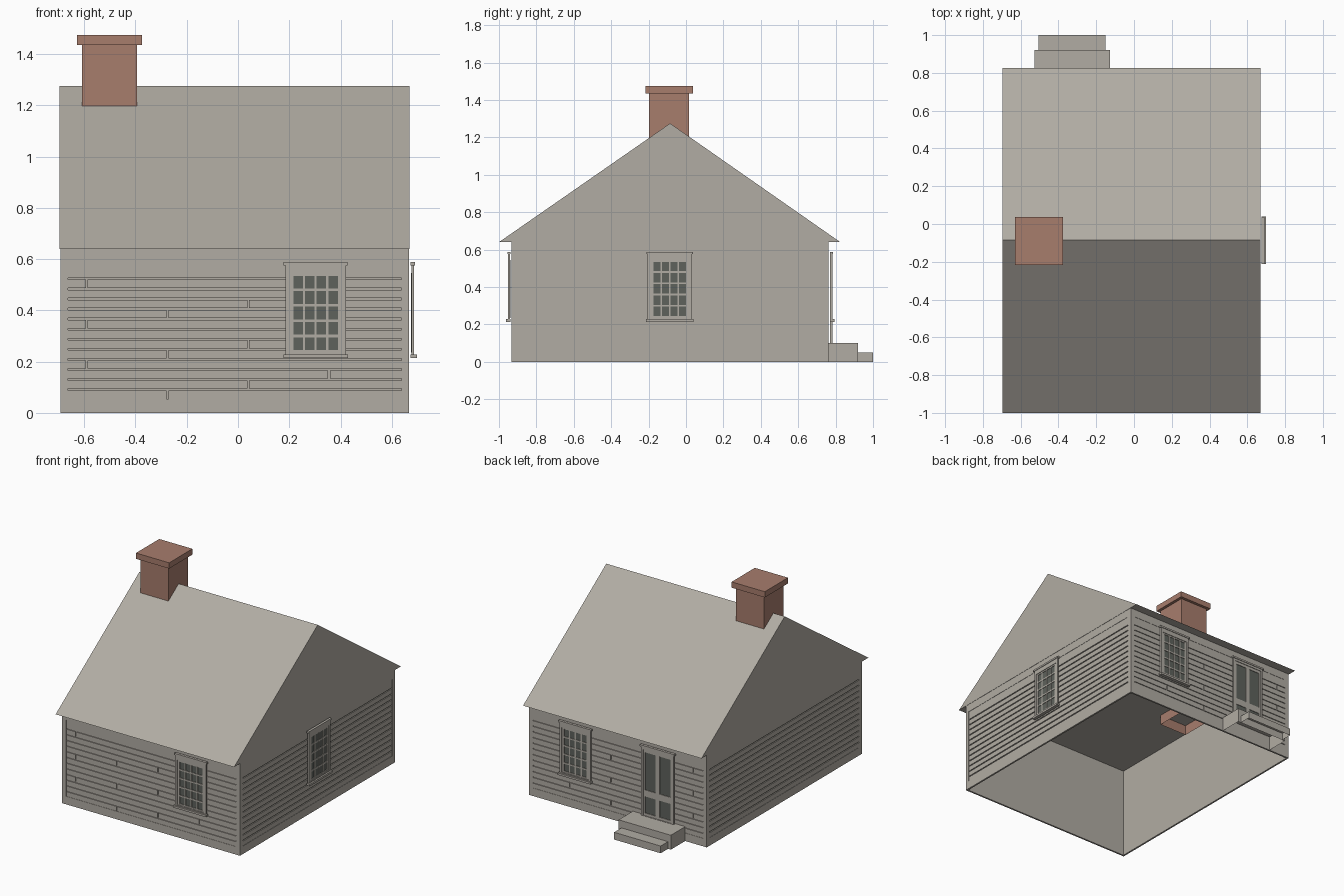
import bpy, bmesh
from mathutils import Vector

cube = bpy.data.objects.get("Cube")
if cube:
    bpy.data.objects.remove(cube, do_unlink=True)


def material(name, rgb):
    m = bpy.data.materials.new(name)
    m.use_nodes = True
    m.diffuse_color = (*rgb, 1)
    m.node_tree.nodes["Principled BSDF"].inputs["Base Color"].default_value = (*rgb, 1)
    return m


GREY = material("weathered grey", (0.44, 0.413, 0.367))
BRICK = material("brick red", (0.39, 0.205, 0.152))
GLASS = material("dark glass", (0.112, 0.122, 0.107))

# House extents
X0, X1, Y0, Y1 = -0.693, 0.668, -0.932, 0.763
EAVE, RIDGE_Y, RIDGE_Z = 0.64, -0.085, 1.275
PANEL_LOW, PANEL_HIGH, EDGE, SKIN = 0.055, 0.585, 0.03, 0.012

# Each wall: origin, direction along the wall, outward direction, start, end
X, Y = Vector((1, 0, 0)), Vector((0, 1, 0))
WALLS = {
    "front": (Y * Y0, X, -Y, X0, X1),
    "back": (Y * Y1, X, Y, X0, X1),
    "left": (X * X1, Y, X, Y0, Y1),
    "right": (X * X0, Y, -X, Y0, Y1),
}
WORLD = (Vector(), X, Y, 0, 0)


def box(bm, frame, u, d, z, open_bottom=False):
    """Box from ranges along the wall, outward from it, and upward."""
    origin, along, out = frame[:3]
    v = [[[bm.verts.new(origin + along * a + out * b + Vector((0, 0, c)))
           for c in z] for b in d] for a in u]
    loops = [
        (v[0][0][1], v[1][0][1], v[1][1][1], v[0][1][1]),
        (v[0][0][0], v[0][0][1], v[0][1][1], v[0][1][0]),
        (v[1][0][0], v[1][1][0], v[1][1][1], v[1][0][1]),
        (v[0][0][0], v[1][0][0], v[1][0][1], v[0][0][1]),
        (v[0][1][0], v[0][1][1], v[1][1][1], v[1][1][0]),
    ]
    if not open_bottom:
        loops.append((v[0][0][0], v[0][1][0], v[1][1][0], v[1][0][0]))
    for loop in loops:
        bm.faces.new(loop)


def finish(bm, name, mat):
    bmesh.ops.recalc_face_normals(bm, faces=bm.faces)
    mesh = bpy.data.meshes.new(name)
    bm.to_mesh(mesh)
    bm.free()
    mesh.materials.append(mat)
    ob = bpy.data.objects.new(name, mesh)
    bpy.context.scene.collection.objects.link(ob)
    return ob


def spans(centre, count, pitch, size):
    """Evenly spaced ranges around a centre."""
    first = centre - pitch * (count - 1) / 2
    return [(first + i * pitch - size / 2, first + i * pitch + size / 2) for i in range(count)]


# Thin wall shells with trim boards around the siding
def wall(name):
    frame = WALLS[name]
    start, end = frame[3:]
    bm = bmesh.new()
    box(bm, frame, (start + 0.008, end - 0.008), (-SKIN, -0.008), (0, EAVE))
    for u in ((start, start + EDGE), (end - EDGE, end)):
        box(bm, frame, u, (-SKIN, 0), (0, EAVE))
    for z in ((0, PANEL_LOW), (PANEL_HIGH, EAVE)):
        box(bm, frame, (start + EDGE, end - EDGE), (-SKIN, 0), z)
    finish(bm, name + "_wall", GREY)


# Horizontal boards, with staggered butt joints on the long faces
def siding(name, jointed):
    frame = WALLS[name]
    start, end = frame[3] + EDGE, frame[4] - EDGE
    joints = (-0.275, 0.04, 0.355, -0.59)
    rows, pitch, gap = 12, 0.0393, 0.007
    bm = bmesh.new()
    for i in range(rows + 1):
        low = PANEL_LOW + i * pitch
        high = low + pitch - gap if i < rows else PANEL_HIGH
        cuts = [start, end]
        if jointed and i < rows:
            j = joints[i % 4]
            cuts = [start, j - gap / 2, j + gap / 2, end]
        for u in zip(cuts[::2], cuts[1::2]):
            box(bm, frame, u, (-0.009, -0.002), (low, high))
    finish(bm, name + "_siding", GREY)


for side in WALLS:
    wall(side)
    siding(side, side in ("front", "back"))


# Bars filling a rectangle everywhere but its panes
def lattice(bm, frame, u, z, cols, rows, depth):
    edges = [u[0]] + [e for c in cols for e in c] + [u[1]]
    for bar in zip(edges[::2], edges[1::2]):
        box(bm, frame, bar, depth, z)
    edges = [z[0]] + [e for r in rows for e in r] + [z[1]]
    for bar in zip(edges[::2], edges[1::2]):
        for col in cols:
            box(bm, frame, col, depth, bar)


# Casing, sash bars and panes shared by windows and door
def opening(name, frame, c, half, z, sash, sash_z, cols, rows):
    bm = bmesh.new()
    depth = (0.008, 0.019)
    for s in (-1, 1):
        box(bm, frame, sorted((c + s * half, c + s * sash)), depth, z)
    for band in ((z[0], sash_z[0]), (sash_z[1], z[1])):
        box(bm, frame, (c - sash, c + sash), depth, band)
    lattice(bm, frame, (c - sash, c + sash), sash_z, cols, rows, (0.008, 0.015))
    # Cap moulding above
    box(bm, frame, (c - half - 0.007, c + half + 0.007), (0.006, 0.023), (z[1] - 0.012, z[1]))
    finish(bm, name + "_frame", GREY)
    bm = bmesh.new()
    box(bm, frame, (c - sash, c + sash), (0.007, 0.011), sash_z)
    finish(bm, name + "_glass", GLASS)


def window(side, c):
    frame = WALLS[side]
    opening(side + "_window", frame, c, 0.118, (0.222, 0.588), 0.103, (0.235, 0.545),
            spans(c, 4, 0.0455, 0.037), spans(0.39, 5, 0.06, 0.05))
    bm = bmesh.new()
    box(bm, frame, (c - 0.126, c + 0.126), (0.006, 0.03), (0.214, 0.228))
    finish(bm, side + "_window_sill", GREY)


window("front", 0.303)
window("back", 0.303)
window("left", -0.087)

# Back door with two tall and two short panels
DOOR_X = -0.328
opening("door", WALLS["back"], DOOR_X, 0.125, (0.1, 0.588), 0.11, (0.102, 0.56),
        spans(DOOR_X, 2, 0.112, 0.082), [(0.12, 0.235), (0.28, 0.54)])

# Door steps
for name, half, y, top in (("upper_step", 0.2, (Y1, 0.92), 0.1),
                           ("lower_step", 0.178, (0.92, 1.0), 0.05)):
    bm = bmesh.new()
    box(bm, WORLD, (DOOR_X - half, DOOR_X + half), y, (0, top), True)
    finish(bm, name, GREY)

# Roof prism with its gable ends
bm = bmesh.new()
ends = [[bm.verts.new((x, y, z)) for y, z in
         ((-1.0, EAVE), (0.825, EAVE), (RIDGE_Y, RIDGE_Z))] for x in (X0 - 0.003, X1 + 0.002)]
for tri in ends:
    bm.faces.new(tri)
for i in range(3):
    j = (i + 1) % 3
    bm.faces.new((ends[0][i], ends[0][j], ends[1][j], ends[1][i]))
finish(bm, "roof", GREY)

# Chimney, open below the ceiling, with a wider cap
for name, half, z, is_open in (("chimney", 0.107, (0.57, 1.44), True),
                               ("chimney_cap", 0.127, (1.435, 1.475), False)):
    bm = bmesh.new()
    box(bm, WORLD, (-0.502 - half, -0.502 + half), (-0.09 - half, -0.09 + half), z, is_open)
    finish(bm, name, BRICK)
